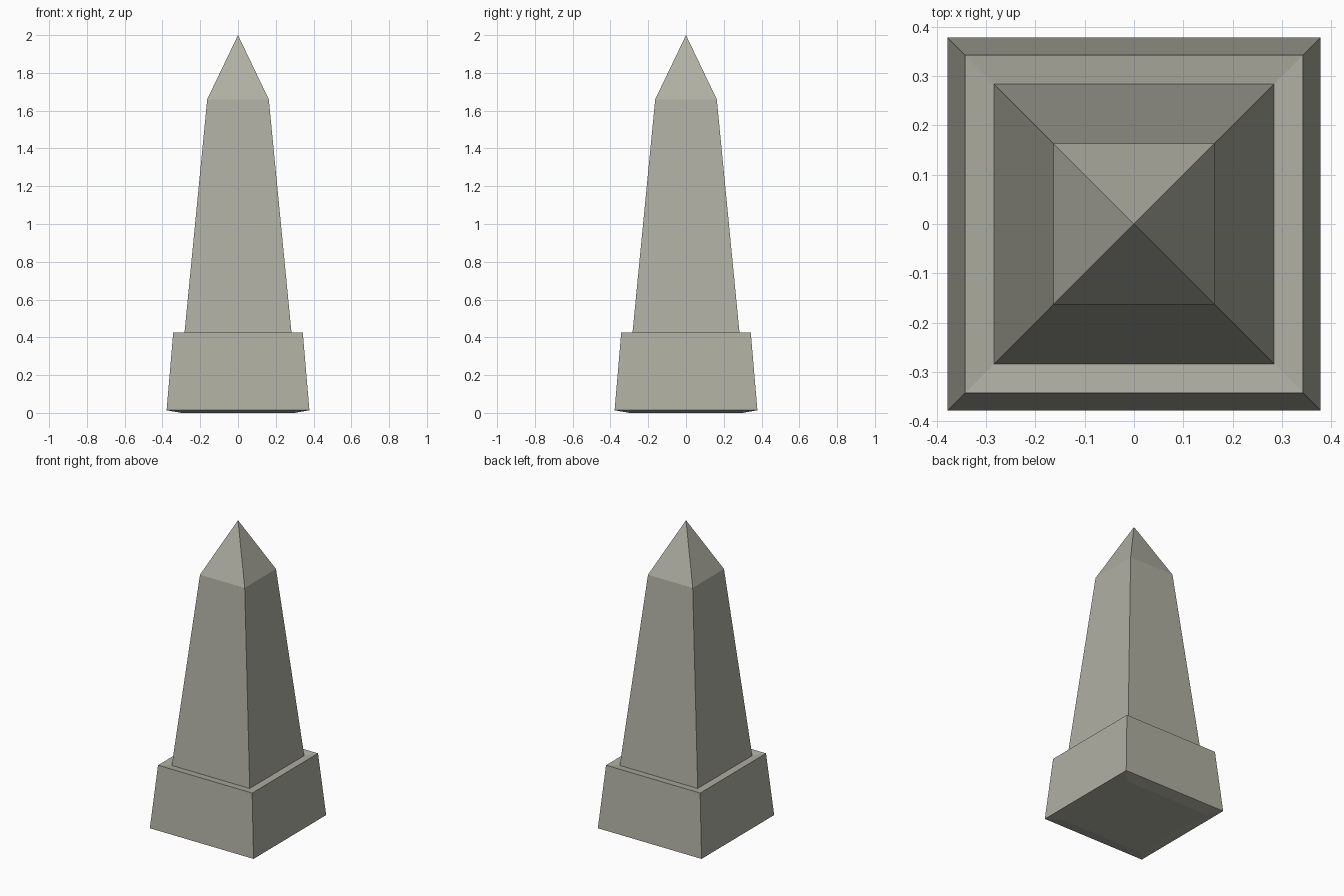
import bpy, bmesh

if "Cube" in bpy.data.objects:
    bpy.data.objects.remove(bpy.data.objects["Cube"])

# Single stone colour
stone = bpy.data.materials.new("warm grey stone")
stone.diffuse_color = (0.43, 0.43, 0.365, 1.0)
stone.use_nodes = True
stone.node_tree.nodes["Principled BSDF"].inputs["Base Color"].default_value = stone.diffuse_color


def square_loft(name, rings, close_bottom=False, apex=None):
    """Skin a stack of (half width, height) squares, optionally ending in a point."""
    bm = bmesh.new()
    loops = [[bm.verts.new((sx * h, sy * h, z))
              for sx, sy in ((-1, -1), (1, -1), (1, 1), (-1, 1))]
             for h, z in rings]
    for low, high in zip(loops, loops[1:]):
        for i in range(4):
            j = (i + 1) % 4
            bm.faces.new((low[i], low[j], high[j], high[i]))
    if close_bottom:
        bm.faces.new(loops[0][::-1])
    if apex is not None:
        tip = bm.verts.new((0, 0, apex))
        for i in range(4):
            bm.faces.new((loops[-1][i], loops[-1][(i + 1) % 4], tip))
    mesh = bpy.data.meshes.new(name)
    bm.to_mesh(mesh)
    bm.free()
    mesh.materials.append(stone)
    obj = bpy.data.objects.new(name, mesh)
    bpy.context.collection.objects.link(obj)
    return obj


# Plinth: shallow chamfered underside, tapered sides, ledge dipping inward
square_loft("plinth",
            [(0.30, 0.0), (0.378, 0.014), (0.343, 0.425), (0.284, 0.417)],
            close_bottom=True)

# Tapered shaft with its pointed cap, rising from the ledge
square_loft("obelisk_shaft", [(0.284, 0.417), (0.163, 1.66)], apex=2.0)
